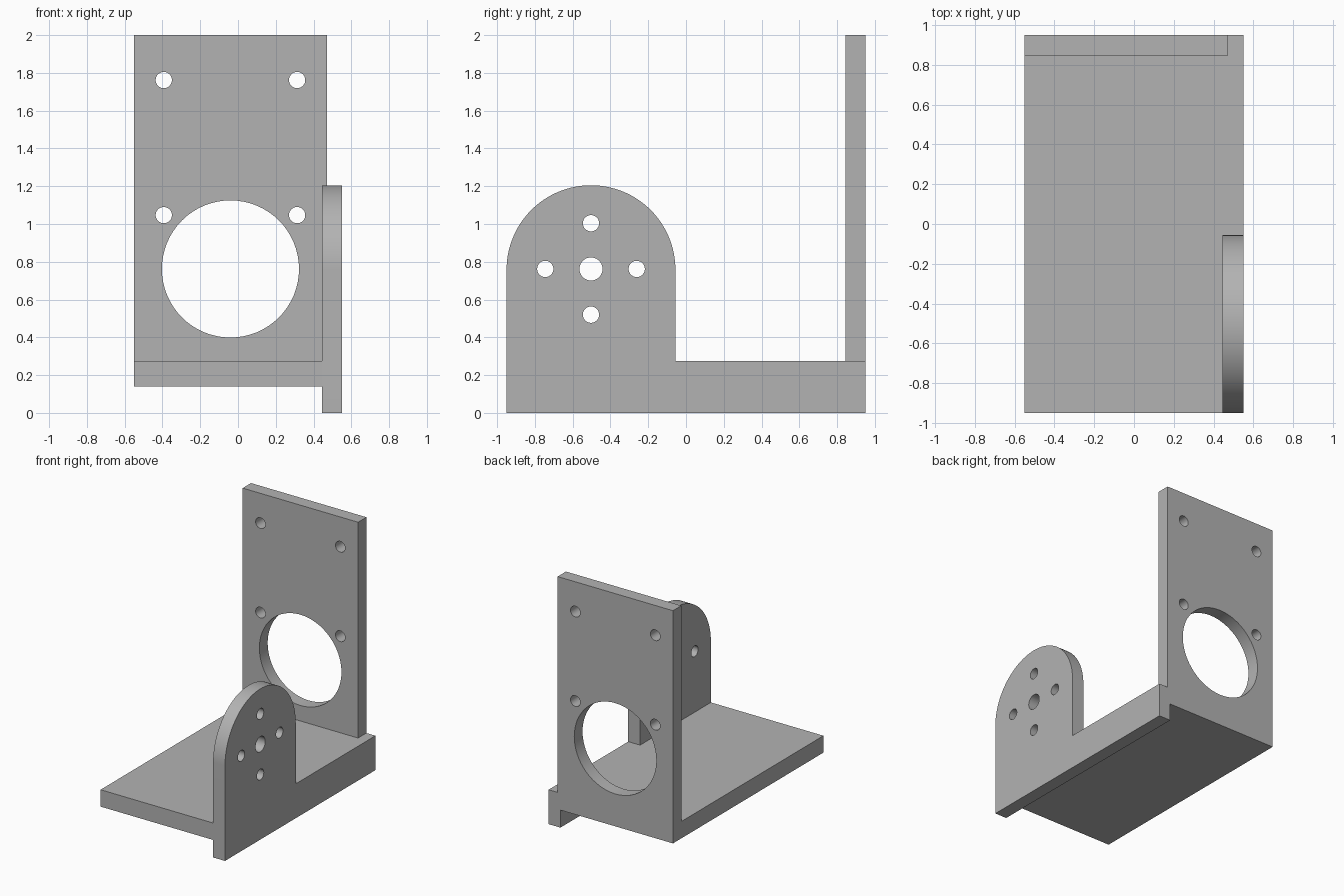
import bpy, bmesh
from math import pi, sin, cos
from mathutils import Matrix

cube = bpy.data.objects.get("Cube")
if cube:
    bpy.data.objects.remove(cube, do_unlink=True)

grey = bpy.data.materials.new("bracket grey")
grey.use_nodes = True
GREY = (0.45, 0.45, 0.45, 1)
grey.diffuse_color = GREY
grey.node_tree.nodes["Principled BSDF"].inputs["Base Color"].default_value = GREY


def to_object(name, bm):
    bmesh.ops.recalc_face_normals(bm, faces=bm.faces)
    mesh = bpy.data.meshes.new(name)
    bm.to_mesh(mesh)
    bm.free()
    mesh.materials.append(grey)
    ob = bpy.data.objects.new(name, mesh)
    bpy.context.collection.objects.link(ob)
    return ob


def extrude_profile(name, points, offset):
    """Fill a closed outline and push it along offset."""
    bm = bmesh.new()
    face = bm.faces.new([bm.verts.new(p) for p in points])
    out = bmesh.ops.extrude_face_region(bm, geom=[face])
    moved = [v for v in out["geom"] if isinstance(v, bmesh.types.BMVert)]
    bmesh.ops.translate(bm, verts=moved, vec=offset)
    return to_object(name, bm)


def drill(ob, axis, holes):
    """Cut round holes (centre, radius) through a plate along an axis."""
    bm = bmesh.new()
    turn = Matrix.Rotation(pi / 2, 4, "Y" if axis == "X" else "X")
    for centre, radius in holes:
        bmesh.ops.create_cone(bm, cap_ends=True, segments=64, radius1=radius,
                              radius2=radius, depth=0.3,
                              matrix=Matrix.Translation(centre) @ turn)
    cutter = to_object("hole_cutter", bm)
    cutter.hide_render = True
    mod = ob.modifiers.new("holes", "BOOLEAN")
    mod.operation, mod.solver, mod.object = "DIFFERENCE", "EXACT", cutter
    activate(ob)
    bpy.ops.object.modifier_apply(modifier=mod.name)
    bpy.data.objects.remove(cutter, do_unlink=True)


def activate(ob):
    bpy.ops.object.select_all(action="DESELECT")
    ob.select_set(True)
    bpy.context.view_layer.objects.active = ob


W, L = 0.55, 0.95            # half width and half length
INNER, DECK = 0.445, 0.275   # side plate inner face, deck height
THICK = 0.105

# Flat base
base = extrude_profile("base_plate", [(-W, -L, 0.14), (INNER, -L, 0.14),
                       (INNER, L, 0.14), (-W, L, 0.14)], (0, 0, DECK - 0.14))

# Upright back plate with one large bore and four bolt holes
back = extrude_profile("back_plate", [(-W, L, DECK), (0.47, L, DECK),
                       (0.47, L, 2), (-W, L, 2)], (0, -THICK, 0))
mid = L - THICK / 2
bolts = [((x, mid, z), 0.043) for x in (-0.393, 0.313) for z in (1.047, 1.762)]
drill(back, "Y", [((-0.04, mid, 0.762), 0.363)] + bolts)

# Side plate: low rail with a round-topped lug at the front
R, CY, CZ = 0.447, -0.503, 0.758
arch = [(INNER, CY + R * cos(pi * i / 64), CZ + R * sin(pi * i / 64))
        for i in range(65)]
side = extrude_profile("side_plate", [(INNER, -L, 0), (INNER, L, 0),
                       (INNER, L, DECK), (INNER, CY + R, DECK)] + arch,
                       (THICK, 0, 0))
mid, step = INNER + THICK / 2, 0.242
ring = [((mid, CY + step * a, 0.762 + step * b), 0.043)
        for a, b in ((1, 0), (-1, 0), (0, 1), (0, -1))]
drill(side, "X", [((mid, CY, 0.762), 0.061)] + ring)

# Smooth round walls, crisp edges
for ob in (base, back, side):
    activate(ob)
    bpy.ops.object.shade_smooth_by_angle(angle=pi / 6)
